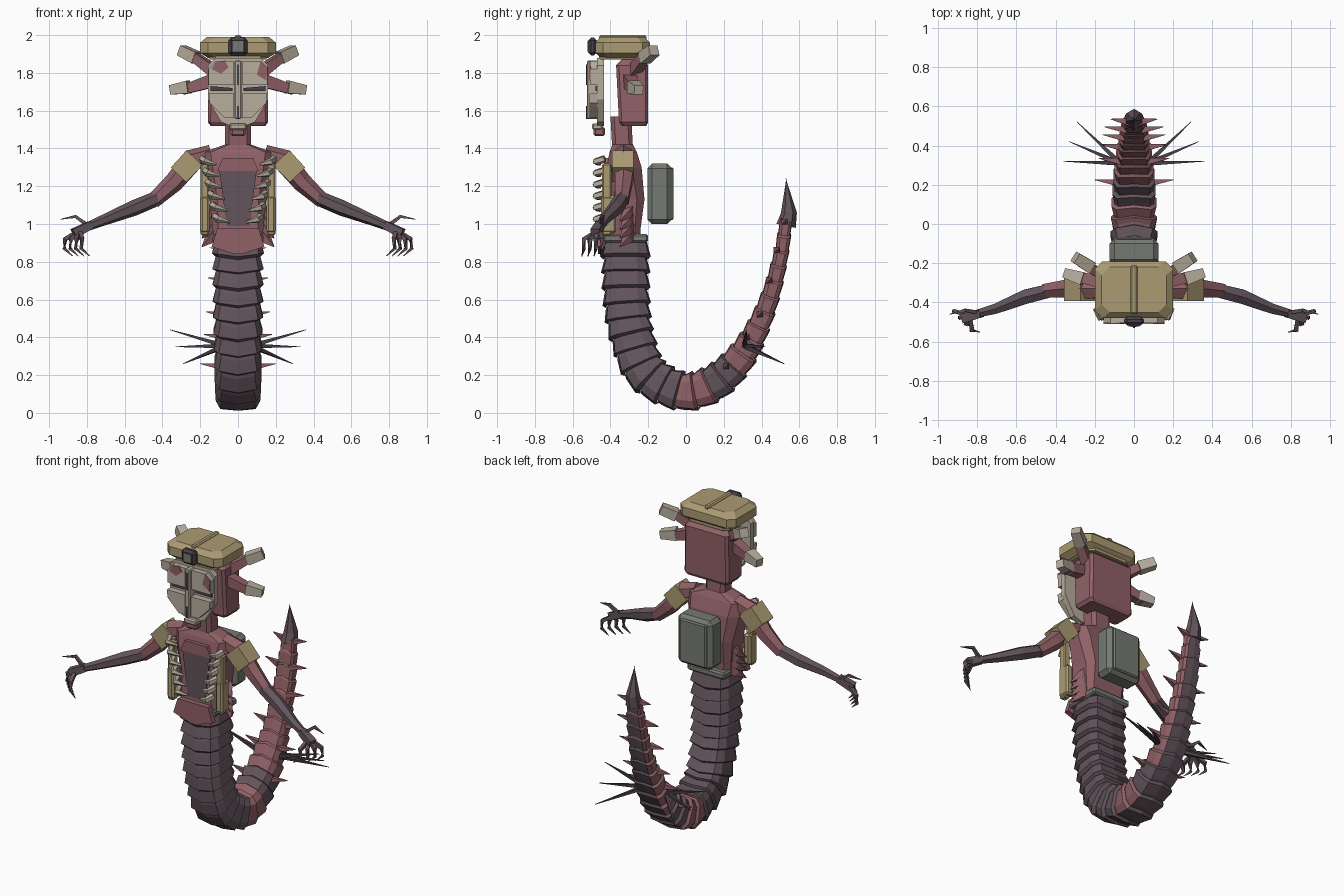
import bpy, bmesh, math
from mathutils import Vector, Euler

cube = bpy.data.objects.get("Cube")
if cube:
    bpy.data.objects.remove(cube, do_unlink=True)


def material(name, *rgb):
    m = bpy.data.materials.new(name)
    m.use_nodes = True
    m.diffuse_color = (*rgb, 1)
    m.node_tree.nodes["Principled BSDF"].inputs["Base Color"].default_value = (*rgb, 1)
    return m


RED = material("flesh red", .28, .12, .135)
DARK = material("dusky purple", .125, .09, .108)
BONE = material("bone", .47, .42, .34)
TAN = material("khaki", .41, .33, .17)
GREY = material("grey green", .18, .195, .17)
BLACK = material("gunmetal", .065, .05, .065)


def finish(name, bm, *mats):
    bmesh.ops.recalc_face_normals(bm, faces=bm.faces)
    me = bpy.data.meshes.new(name)
    bm.to_mesh(me)
    bm.free()
    for m in mats:
        me.materials.append(m)
    ob = bpy.data.objects.new(name, me)
    bpy.context.collection.objects.link(ob)
    return ob


def add_loft(bm, rings, side_mat=lambda j: 0):
    loops = [[bm.verts.new(p) for p in r] for r in rings]
    n = len(loops[0])
    for a, b in zip(loops, loops[1:]):
        for j in range(n):
            k = (j + 1) % n
            bm.faces.new((a[j], a[k], b[k], b[j])).material_index = side_mat(j)
    bm.faces.new(loops[0])
    bm.faces.new(loops[-1])


def loft(name, rings, mat):
    bm = bmesh.new()
    add_loft(bm, rings)
    return finish(name, bm, mat)


def box(name, loc, size, mat, bevel=0, rot=(0, 0, 0)):
    bm = bmesh.new()
    bmesh.ops.create_cube(bm, size=1)
    bmesh.ops.scale(bm, vec=size, verts=bm.verts)
    if bevel:
        bmesh.ops.bevel(bm, geom=bm.edges[:], offset=bevel, segments=1, affect='EDGES')
    ob = finish(name, bm, mat)
    ob.location, ob.rotation_euler = loc, Euler(rot)
    return ob


def tube(name, pts, radii, mat, sides=4):
    pts = [Vector(p) for p in pts]
    rings = []
    for i, (p, r) in enumerate(zip(pts, radii)):
        d = pts[min(i + 1, len(pts) - 1)] - pts[max(i - 1, 0)]
        q = d.to_track_quat('Z', 'Y')
        turn = [math.tau * (j + .5) / sides for j in range(sides)]
        rings.append([p + q @ Vector((r * math.cos(a), r * math.sin(a), 0)) for a in turn])
    return loft(name, rings, mat)


def plate(name, outline, y0, y1, mat):
    return loft(name, [[(x, y, z) for x, z in outline] for y in (y0, y1)], mat)


def mirrored(half):
    return half + [(-x, z) for x, z in reversed(half)]


def octagon(z, hx, y0, y1, c):
    return [(hx, y0 + c, z), (hx, y1 - c, z), (hx - c, y1, z), (c - hx, y1, z),
            (-hx, y1 - c, z), (-hx, y0 + c, z), (c - hx, y0, z), (hx - c, y0, z)]


# Segmented tail: path points are y, z, half depth, half width
PATH = [Vector(p) for p in (
    (-.32, .92, .13, .135), (-.315, .6, .125, .13), (-.285, .4, .12, .125),
    (-.205, .21, .115, .12), (-.02, .115, .105, .115), (.14, .155, .1, .11),
    (.27, .27, .085, .1), (.37, .43, .065, .085), (.45, .63, .05, .07),
    (.505, .85, .04, .06), (.53, 1.02, .033, .045))]


def spline(u):
    i = min(int(u), len(PATH) - 2)
    t = u - i
    b, c = PATH[i], PATH[i + 1]
    a = PATH[i - 1] if i else 2 * b - c
    d = PATH[i + 2] if i + 2 < len(PATH) else 2 * c - b
    return b + .5 * t * (c - a + t * (2 * a - 5 * b + 4 * c - d + t * (3 * (b - c) + d - a)))


samples = [spline(i / 40) for i in range(40 * (len(PATH) - 1) + 1)]
lengths = [0]
for a, b in zip(samples, samples[1:]):
    lengths.append(lengths[-1] + (b - a).xy.length)


def at(f):
    i = next(i for i, s in enumerate(lengths) if s >= f * lengths[-1] - 1e-6)
    p = samples[i]
    d = (samples[min(i + 1, len(samples) - 1)] - samples[max(i - 1, 0)]).xy.normalized()
    return p, d


SECTION = [(0, 1), (.8, .9), (1, .5), (1, -.5), (.8, -.9),
           (0, -1), (-.8, -.9), (-1, -.5), (-1, .5), (-.8, .9)]


def tail_ring(f, scale):
    p, d = at(f)
    ring = []
    for x, n in SECTION:
        w = p.xy + Vector((d.y, -d.x)) * n * p.z * scale + d * .018 * (1 - abs(x))
        ring.append((x * p.w * scale, w.x, w.y))
    return ring


COUNT = 25
bm = bmesh.new()
for i in range(COUNT):
    red = i in (11, 12) or i > 14
    rule = lambda j: int(red and j not in (0, 9))
    add_loft(bm, [tail_ring(i / COUNT, .88), tail_ring((i + .2) / COUNT, .92),
                  tail_ring((i + .85) / COUNT, 1.03), tail_ring((i + 1) / COUNT, .9)], rule)
finish("tail_segments", bm, DARK, RED)
tube("tail_tip", [(0, .53, .99), (0, .545, 1.06), (0, .53, 1.24)], (.052, .042, .002), DARK, 6)

# Torso, neck and pelvis
loft("torso", [octagon(*r) for r in (
    (.9, .125, -.44, -.24, .03), (.98, .135, -.43, -.24, .03), (1.13, .15, -.42, -.22, .04),
    (1.3, .185, -.42, -.235, .05), (1.38, .185, -.405, -.26, .04), (1.42, .07, -.39, -.28, .02))], RED)
plate("chest_panel", mirrored([(.1, 1.29), (.06, .99)]), -.43, -.41, DARK)
plate("collar_plate", mirrored([(.08, 1.35), (.11, 1.28)]), -.435, -.41, RED)
plate("pelvis_shield", mirrored([(.11, .975), (.14, .88), (0.02, .84)]), -.465, -.43, RED)
box("hip_belt", (0, -.32, .925), (.27, .24, .045), GREY, .01)
loft("neck", [octagon(z, .068, a, a + .11, .02) for z, a in ((1.39, -.39), (1.57, -.4))], RED)

# Head, floating mask and chin
loft("head", [octagon(z, x, a, b, .015) for z, x, a, b in (
    (1.52, .145, -.34, -.21), (1.54, .16, -.355, -.2), (1.84, .155, -.37, -.2), (1.87, .13, -.34, -.23))], RED)
plate("mask_back", mirrored([(.12, 1.88), (.16, 1.84), (.16, 1.66), (.09, 1.54), (.04, 1.52)]), -.47, -.435, BONE)
for side, s in (("left", 1), ("right", -1)):
    plate("mask_cheek_" + side, [(s * x, z) for x, z in (
        (.02, 1.69), (.155, 1.69), (.15, 1.64), (.07, 1.56), (.02, 1.56))], -.51, -.465, BONE)
    plate("mask_brow_" + side, [(s * x, z) for x, z in (
        (.02, 1.86), (.12, 1.86), (.155, 1.82), (.155, 1.735), (.02, 1.735))], -.505, -.465, BONE)
    plate("eye_slit_" + side, [(s * x, z) for x, z in (
        (.03, 1.705), (.03, 1.72), (.145, 1.73), (.145, 1.705))], -.478, -.469, BLACK)
plate("brow_patch", [(-.14, 1.82), (-.12, 1.855), (-.07, 1.865), (-.05, 1.83), (-.09, 1.795)], -.511, -.503, RED)
plate("temple_patch", [(.1, 1.79), (.15, 1.76), (.156, 1.83), (.12, 1.862)], -.511, -.503, RED)
box("nose_ridge", (0, -.495, 1.71), (.036, .06, .31), BONE, .006)
for z, h in ((1.79, .11), (1.59, .07)):
    box("nose_slit", (0, -.525, z), (.01, .008, h), BLACK)
box("jaw_plate", (0, -.47, 1.515), (.09, .055, .035), BONE, .008)
box("chin", (0, -.46, 1.49), (.08, .06, .05), RED, .01)

# Cap with ridge and badge
loft("cap_band", [octagon(z, .15, -.46, -.21, .03) for z in (1.87, 1.91)], TAN)
loft("cap", [octagon(z, x, a, b, .04) for z, x, a, b in (
    (1.88, .16, -.45, -.22), (1.905, .2, -.48, -.19), (1.96, .2, -.48, -.19), (1.99, .165, -.45, -.22))], TAN)
box("cap_ridge", (0, -.335, 1.985), (.035, .25, .03), TAN, .008)
box("badge", (0, -.495, 1.94), (.1, .045, .095), BLACK, .015)
box("badge_face", (0, -.518, 1.94), (.055, .008, .055), GREY)

# Backpack
box("backpack", (0, -.14, 1.16), (.25, .13, .32), GREY, .025)
box("backpack_panel", (0, -.075, 1.16), (.19, .02, .28), GREY, .008)

for side, s in (("left", 1), ("right", -1)):
    def pt(x, y, z):
        return (s * x, y, z)

    def limb(name, pts, radii, mat, sides=4):
        return tube(name + "_" + side, [pt(*p) for p in pts], radii, mat, sides)

    # Head stalks with bone tips
    limb("upper_stalk", [(.1, -.29, 1.79), (.25, -.21, 1.9)], (.045, .032), RED)
    limb("upper_stalk_tip", [(.22, -.22, 1.88), (.3, -.17, 1.92)], (.045, .04), BONE)
    limb("lower_stalk", [(.13, -.3, 1.76), (.29, -.27, 1.71)], (.05, .035), RED)
    limb("lower_stalk_tip", [(.26, -.28, 1.725), (.355, -.25, 1.71)], (.048, .035), BONE)

    # Arm, shoulder band and clawed hand
    limb("upper_arm", [(.14, -.33, 1.37), (.24, -.33, 1.34), (.34, -.33, 1.22), (.45, -.34, 1.12)],
         (.05, .06, .052, .04), RED, 6)
    limb("shoulder_band", [(.23, -.335, 1.35), (.315, -.335, 1.26)], (.082, .08), TAN)
    limb("forearm", [(.43, -.34, 1.135), (.55, -.37, 1.085), (.7, -.43, 1.025), (.81, -.46, .98)],
         (.04, .042, .03, .022), DARK, 6)
    limb("palm", [(.78, -.455, .995), (.87, -.48, .95)], (.03, .035), DARK)
    limb("thumb", [(.8, -.45, .995), (.86, -.44, 1.04), (.94, -.46, 1.025)], (.014, .012, .002), DARK)
    for i in range(4):
        y, x = -.445 - .032 * i, .925 - .03 * i
        limb("finger_%d" % (i + 1), [(.84, -.465, .965), (x - .01, y, .92), (x - .005, y, .87),
             (x - .05, y - .01, .83)], (.016, .015, .011, .002), DARK)

    # Ribs and side pouches
    for i in range(6):
        x, z = .19 - .014 * i, 1.34 - .061 * i
        limb("rib_%d" % (i + 1), [(x, -.43, z + .005), (x - .015, -.475, z - .01), (x - .075, -.455, z - .025)],
             (.02, .02, .007), BONE, 5)
    box("vest_strap_" + side, pt(.175, -.42, 1.13), (.045, .05, .38), TAN, .008)
    box("pouch_" + side, pt(.175, -.41, 1.05), (.05, .08, .2), TAN, .012)
    for i in range(4):
        z = .91 + .045 * i
        limb("hip_scale_%d" % (i + 1), [(.12, -.3, z + .03), (.15, -.31, z + .01), (.19, -.35, z - .03)],
             (.04, .03, .003), RED)

    # Tail thorns and long spines
    for y, z, x, tip in ((.21, .245, .08, .2), (.32, .4, .07, .18), (.39, .52, .06, .17),
                         (.44, .7, .05, .16), (.48, .86, .04, .15), (.52, 1.01, .03, .12)):
        limb("tail_thorn", [(x, y, z), (tip, y + .015, z + .015)], (.025, .002), RED)
    for tip in ((.29, .52, .26), (.33, .42, .35), (.36, .32, .44)):
        limb("tail_spine", [(.07, .31, .355), tip], (.018, .002), BLACK)
